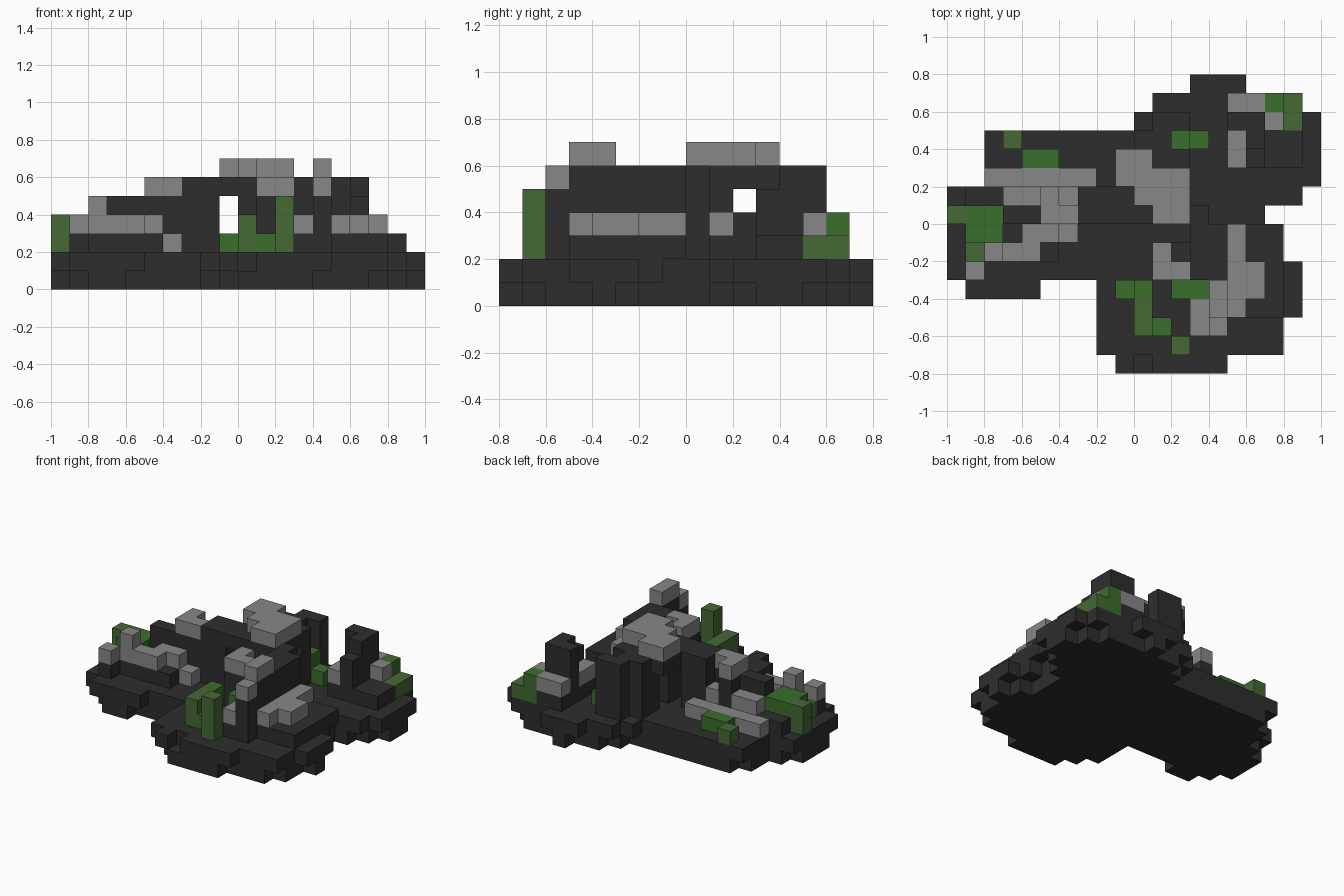
import bpy
import bmesh
from mathutils import Vector

CELL = 0.1
grid = {}  # cell -> part name; a later part replaces an earlier one

cube = bpy.data.objects.get("Cube")
if cube:
    bpy.data.objects.remove(cube, do_unlink=True)


def material(name, red, green, blue):
    mat = bpy.data.materials.new(name)
    mat.use_nodes = True
    colour = (red, green, blue, 1)
    mat.diffuse_color = colour
    mat.node_tree.nodes["Principled BSDF"].inputs["Base Color"].default_value = colour
    return mat


dark = material("dark rock", .027, .027, .027)
grey = material("grey stone", .242, .242, .242)
moss = material("green moss", .042, .156, .025)
sage = material("sage moss", .061, .138, .036)
parts = {}


def part(name, mat, boxes):
    """Fill blocks given as x, y and z ranges in cells."""
    parts[name] = mat
    for x0, x1, y0, y1, z0, z1 in boxes:
        for x in range(x0, x1):
            for y in range(y0, y1):
                for z in range(z0, z1):
                    grid[x, y, z] = name


# Ground slab: one run of cells for each row from front to back
rows = [(-1, 5), (-2, 8), (-2, 8), (-2, 9), (-2, 9), (-10, 9), (-10, 8), (-10, 7),
        (-10, 7), (-10, 9), (-8, 10), (-8, 10), (-8, 10), (0, 10), (1, 9), (3, 6)]
slab = [(a, b, j - 8, j - 7, 0, 2) for j, (a, b) in enumerate(rows)]
part("ground_slab", dark, slab + [(-9, -5, -4, -3, 0, 2)])

# Worn corners under the slab and a notch in its front rim
corners = [c for c in grid if c[2] == 0
           and ((c[0] - 1, c[1], 0) not in grid or (c[0] + 1, c[1], 0) not in grid)
           and ((c[0], c[1] - 1, 0) not in grid or (c[0], c[1] + 1, 0) not in grid)]
for c in corners:
    del grid[c]
del grid[0, -8, 1]

# Dark rock masses
part("left_mound", dark, [
    (-9, -4, -2, 2, 2, 3), (-9, -8, -3, -2, 2, 3), (-7, -4, 0, 1, 3, 5),
    (-5, -4, 0, 2, 3, 5), (-4, -3, 0, 1, 2, 5)])
part("rock_arch", dark, [
    (-3, -1, 0, 2, 2, 6), (-1, 0, 0, 4, 5, 6), (0, 3, 0, 2, 2, 6),
    (0, 3, 2, 3, 5, 6), (1, 3, 2, 3, 2, 4), (0, 3, 3, 4, 2, 6)])
part("front_mound", dark, [
    (3, 8, -5, 0, 2, 3), (3, 5, -6, -5, 2, 3), (1, 3, -3, -1, 2, 5)])
part("front_ridge", dark, [
    (3, 5, -3, 0, 2, 6), (3, 4, 0, 1, 2, 6), (4, 5, -6, -3, 2, 6)])
part("back_tower", dark, [(1, 3, 5, 6, 2, 6), (0, 2, 4, 5, 2, 6)])
part("right_tower", dark, [
    (5, 9, 3, 5, 2, 3), (5, 8, 5, 7, 2, 3), (6, 7, 4, 6, 2, 6),
    (5, 6, 5, 6, 2, 6), (6, 7, 3, 4, 2, 5)])

# Grey stones lying on the rock
part("arch_cap", grey, [
    (-1, 1, 3, 4, 6, 7), (-1, 3, 2, 3, 6, 7), (0, 3, 1, 2, 6, 7),
    (1, 3, 0, 1, 6, 7), (2, 3, 1, 2, 3, 4)])
part("front_stones", grey, [
    (1, 2, -2, -1, 5, 6), (1, 3, -3, -2, 5, 6), (4, 5, -5, -3, 6, 7),
    (4, 5, -6, -5, 5, 6), (3, 4, -6, -4, 3, 4), (5, 6, -5, 0, 3, 4),
    (6, 7, -4, -2, 3, 4)])
part("left_stones", grey, [
    (-5, -4, 0, 2, 5, 6), (-4, -3, 0, 1, 5, 6), (-8, -2, 2, 3, 2, 3),
    (-7, -5, 1, 2, 3, 4), (-4, -3, 1, 2, 2, 4), (-8, -7, -2, -1, 3, 5),
    (-7, -5, -2, -1, 3, 4), (-6, -4, -1, 0, 3, 4), (-4, -3, -1, 0, 2, 3),
    (-9, -8, -3, -2, 3, 4)])
part("back_stones", grey, [
    (5, 7, 6, 7, 3, 4), (7, 8, 5, 6, 3, 4), (5, 6, 3, 5, 3, 4)])

# Moss clumps
part("left_moss", moss, [(-9, -7, -1, 1, 2, 4), (-6, -4, 3, 4, 2, 3)])
part("left_sage", sage, [
    (-10, -9, 0, 1, 2, 4), (-9, -8, -2, -1, 2, 3), (-7, -6, 4, 5, 2, 3)])
part("front_moss", moss, [
    (-1, 0, -4, -3, 2, 3), (0, 1, -4, -3, 2, 4), (1, 2, -6, -5, 2, 3),
    (2, 4, -4, -3, 2, 4)])
part("front_sage", sage, [(0, 1, -6, -4, 2, 4), (2, 3, -7, -6, 2, 5)])
part("back_moss", moss, [
    (2, 3, 4, 5, 2, 4), (3, 4, 4, 5, 2, 3), (7, 8, 6, 7, 2, 4)])
part("back_sage", sage, [(8, 9, 5, 7, 2, 3)])


def build(name, mat):
    """Make one mesh from the exposed sides of a part's cells."""
    bm = bmesh.new()
    for cell in [c for c, owner in grid.items() if owner == name]:
        centre = Vector(cell) + Vector((.5, .5, .5))
        for axis in range(3):
            for sign in (-1, 1):
                out = Vector((0, 0, 0))
                out[axis] = sign
                if tuple(int(v) for v in Vector(cell) + out) in grid:
                    continue
                u = Vector((0, 0, 0))
                u[(axis + 1) % 3] = .5
                v = out.cross(u)
                mid = centre + out / 2
                ring = (mid - u - v, mid + u - v, mid + u + v, mid - u + v)
                bm.faces.new([bm.verts.new(p * CELL) for p in ring])
    bmesh.ops.remove_doubles(bm, verts=bm.verts[:], dist=CELL / 100)
    mesh = bpy.data.meshes.new(name)
    bm.to_mesh(mesh)
    bm.free()
    mesh.materials.append(mat)
    obj = bpy.data.objects.new(name, mesh)
    bpy.context.scene.collection.objects.link(obj)


for part_name, part_mat in parts.items():
    build(part_name, part_mat)
